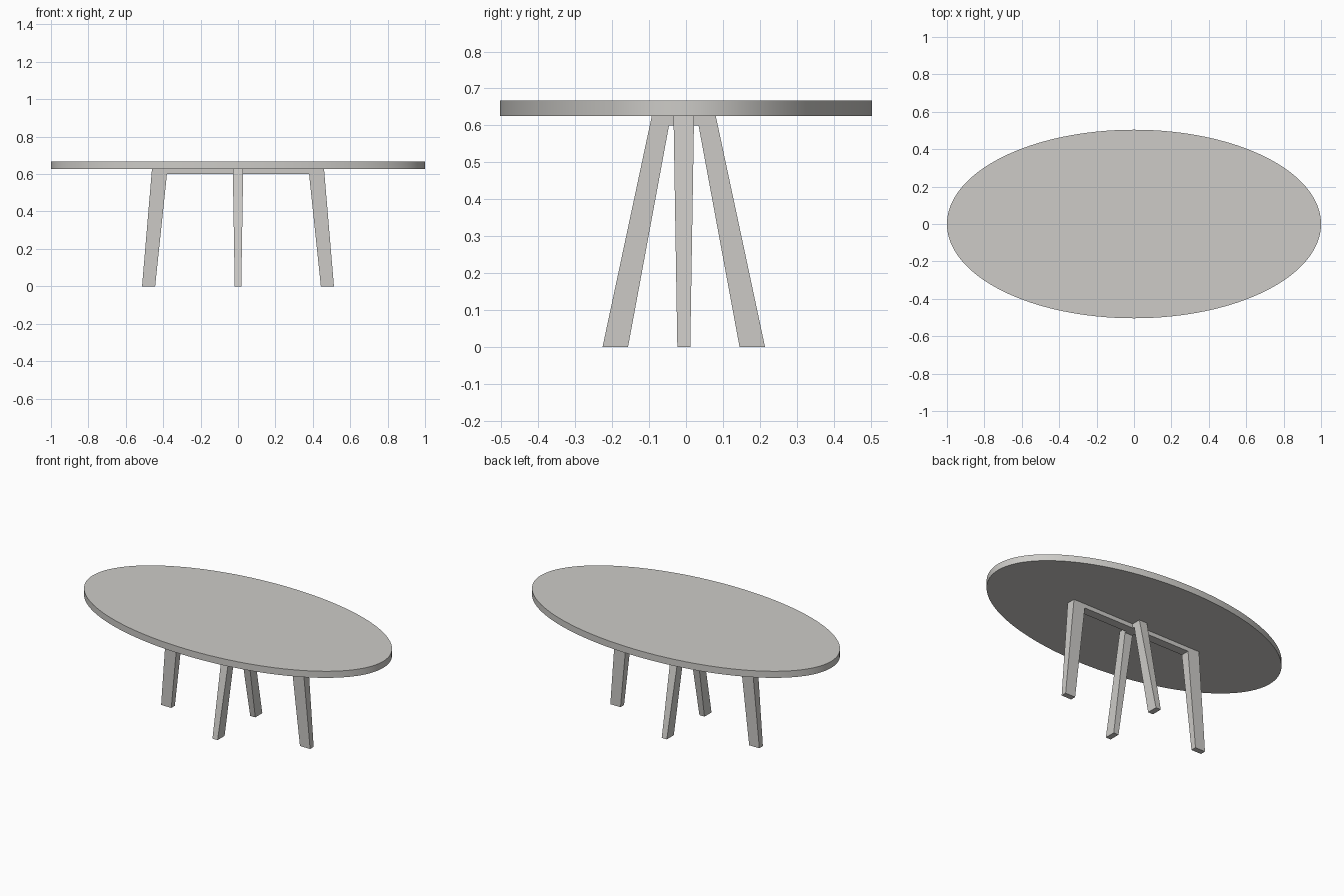
import bpy, bmesh, math

if "Cube" in bpy.data.objects:
    bpy.data.objects.remove(bpy.data.objects["Cube"])

grey = bpy.data.materials.new("warm grey")
grey.diffuse_color = (0.61, 0.6, 0.575, 1)
grey.use_nodes = True
grey.node_tree.nodes["Principled BSDF"].inputs["Base Color"].default_value = grey.diffuse_color

TOP_Z, UNDER_Z, BAR_Z = 0.667, 0.626, 0.6


def finish(name, bm):
    bmesh.ops.recalc_face_normals(bm, faces=bm.faces)
    mesh = bpy.data.meshes.new(name)
    bm.to_mesh(mesh)
    bm.free()
    mesh.materials.append(grey)
    obj = bpy.data.objects.new(name, mesh)
    bpy.context.collection.objects.link(obj)
    return obj


# Oval tabletop
bm = bmesh.new()
bmesh.ops.create_cone(bm, cap_ends=True, segments=128, radius1=1, radius2=1,
                      depth=TOP_Z - UNDER_Z)
bmesh.ops.scale(bm, vec=(1, 0.504, 1), verts=bm.verts)
bmesh.ops.translate(bm, vec=(0, 0, (TOP_Z + UNDER_Z) / 2), verts=bm.verts)
top = finish("tabletop", bm)
bpy.context.view_layer.objects.active = top
top.select_set(True)
bpy.ops.object.shade_smooth_by_angle(angle=math.radians(30))
top.select_set(False)


# Leg frame: a splayed arch, its thickness tapering towards the floor
def leg_frame(name, outer_foot, inner_foot, outer_top, inner_top, along_y=False):
    half = [(inner_top, BAR_Z), (inner_foot, 0), (outer_foot, 0), (outer_top, UNDER_Z)]
    profile = half + [(-u, z) for u, z in reversed(half)]
    bm = bmesh.new()
    sides = []
    for s in (-1, 1):
        ring = []
        for u, z in profile:
            w = s * (0.0175 + 0.0103 * z / UNDER_Z)
            ring.append(bm.verts.new((w, u, z) if along_y else (u, w, z)))
        sides.append(ring)
        bm.faces.new(ring)
    a, b = sides
    for i in range(len(a)):
        j = (i + 1) % len(a)
        bm.faces.new((a[i], a[j], b[j], b[i]))
    obj = finish(name, bm)
    obj.location.y = -0.006


leg_frame("long_leg_frame", 0.513, 0.443, 0.46, 0.38)
leg_frame("cross_leg_frame", 0.22, 0.151, 0.0865, 0.04, along_y=True)
